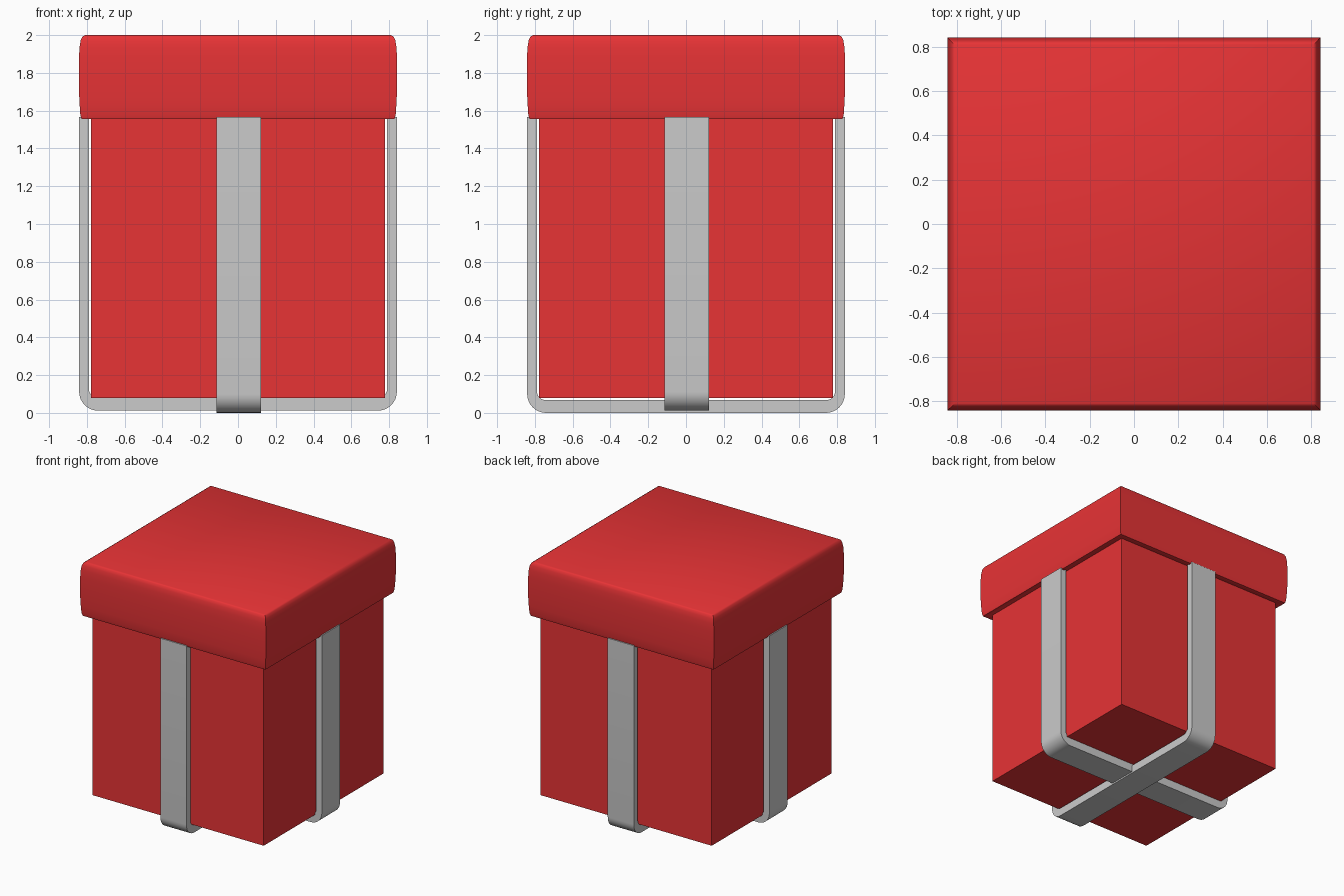
import bpy, bmesh, math

if "Cube" in bpy.data.objects:
    bpy.data.objects.remove(bpy.data.objects["Cube"])

red = bpy.data.materials.new("red_paper")
red.diffuse_color = (0.8, 0.033, 0.036, 1)
red.use_nodes = True
red.node_tree.nodes["Principled BSDF"].inputs["Base Color"].default_value = red.diffuse_color


def finish(bm, name, mat=None, angle=30):
    bmesh.ops.recalc_face_normals(bm, faces=bm.faces)
    me = bpy.data.meshes.new(name)
    bm.to_mesh(me)
    bm.free()
    ob = bpy.data.objects.new(name, me)
    bpy.context.collection.objects.link(ob)
    if mat:
        me.materials.append(mat)
    bpy.ops.object.select_all(action='DESELECT')
    ob.select_set(True)
    bpy.context.view_layer.objects.active = ob
    bpy.ops.object.shade_smooth_by_angle(angle=math.radians(angle))
    return ob


def square_stack(name, profile, mat):
    """Stack square rings given as (half width, height) and cap both ends."""
    bm = bmesh.new()
    rings = [[bm.verts.new((sx * r, sy * r, z))
              for sx, sy in ((-1, -1), (1, -1), (1, 1), (-1, 1))]
             for r, z in profile]
    for a, b in zip(rings, rings[1:]):
        for i in range(4):
            j = (i + 1) % 4
            bm.faces.new((a[i], a[j], b[j], b[i]))
    bm.faces.new(rings[0])
    bm.faces.new(rings[-1])
    return finish(bm, name, mat, 40)


def u_path(half, bottom, radius, top, steps=8):
    """U-shaped line with rounded lower corners, mirrored left to right."""
    right = []
    for i in range(steps + 1):
        t = math.pi / 2 * i / steps
        right.append((half - radius + radius * math.sin(t),
                      bottom + radius - radius * math.cos(t)))
    right.append((half, top))
    return [(-x, z) for x, z in reversed(right)] + right


def strap(name, bottom, turn):
    """Ribbon running under the box and up two opposite sides."""
    outer = u_path(0.841, bottom, 0.10, 1.567)
    inner = u_path(0.79, bottom + 0.067, 0.05, 1.567)
    bm = bmesh.new()
    rows = []
    for (xo, zo), (xi, zi) in zip(outer, inner):
        rows.append([bm.verts.new(p) for p in (
            (xo, -0.118, zo), (xo, 0.118, zo), (xi, 0.118, zi), (xi, -0.118, zi))])
    for a, b in zip(rows, rows[1:]):
        for i in range(4):
            j = (i + 1) % 4
            bm.faces.new((a[i], a[j], b[j], b[i]))
    bm.faces.new(rows[0])
    bm.faces.new(rows[-1])
    if turn:
        for v in bm.verts:
            v.co.x, v.co.y = -v.co.y, v.co.x
    ob = finish(bm, name)
    ob.location = (0.003, 0, 0) if turn else (0, 0.003, 0)
    return ob


# Box body, its top tucked inside the lid
square_stack("box", [(0.777, 0.08), (0.777, 1.62)], red)

# Lid with soft top and bottom edges, slightly bulged sides
square_stack("lid", [(0.80, 1.562), (0.815, 1.556), (0.829, 1.557), (0.835, 1.58),
                     (0.839, 1.64), (0.842, 1.71), (0.843, 1.80), (0.842, 1.88),
                     (0.839, 1.935), (0.833, 1.972), (0.824, 1.992), (0.81, 2.0)], red)

# Crossed ribbon straps
strap("ribbon_sideways", 0.012, False)
strap("ribbon_front_to_back", 0.0, True)
